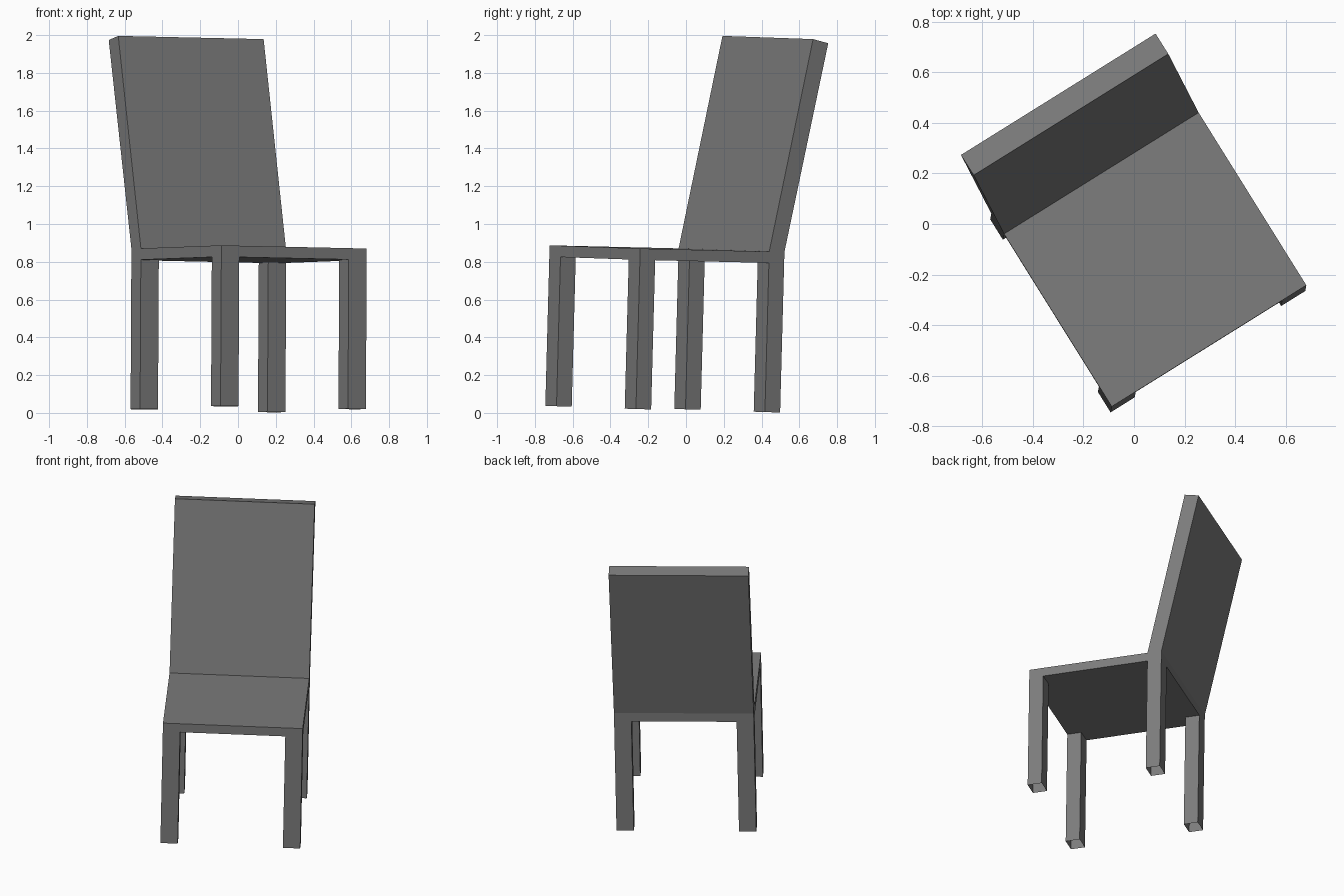
import bpy, bmesh
from mathutils import Vector, Matrix

if "Cube" in bpy.data.objects:
    bpy.data.objects.remove(bpy.data.objects["Cube"])

# One grey for the whole chair
grey = bpy.data.materials.new("grey")
grey.diffuse_color = (0.2, 0.2, 0.2, 1)
grey.use_nodes = True
grey.node_tree.nodes["Principled BSDF"].inputs["Base Color"].default_value = grey.diffuse_color

# Chair frame: turned about z and slightly tilted; origin at front-left seat top corner
w = Vector((0.77, 0.48, -0.017)).normalized()
d = Vector((-0.43, 0.68, -0.016))
d = (d - w * d.dot(w)).normalized()
u = w.cross(d)
frame = Matrix((w, d, u)).transposed().to_4x4()
frame.translation = (-0.088, -0.722, 0.887)

W, D = 0.907, 0.90          # seat width and depth
LW, LD = 0.112, 0.095       # leg section (backrest is as thick as a leg)
SEAT, LEG = 0.06, 0.85      # seat thickness, height of seat top


def box(name, lo, hi, edit=None):
    """Box between two local corners; edit can change its bmesh."""
    bm = bmesh.new()
    bmesh.ops.create_cube(bm, size=1)
    for v in bm.verts:
        v.co = Vector([hi[i] if v.co[i] > 0 else lo[i] for i in range(3)])
    if edit:
        edit(bm)
    bm.transform(frame)
    me = bpy.data.meshes.new(name)
    bm.to_mesh(me)
    bm.free()
    me.materials.append(grey)
    ob = bpy.data.objects.new(name, me)
    bpy.context.collection.objects.link(ob)


def open_ends(bm):
    # legs are open tubes
    bm.normal_update()
    ends = [f for f in bm.faces if abs(f.normal.z) > 0.9]
    bmesh.ops.delete(bm, geom=ends, context='FACES_ONLY')


def lean(bm):
    # backrest leans backwards, with its top cut square to the slope
    for v in bm.verts:
        if v.co.z > 0.5:
            if v.co.y > D - 0.01:
                v.co.z -= 0.02
            v.co.y += 0.238
    bm.normal_update()
    under = [f for f in bm.faces if f.normal.z < -0.9]
    bmesh.ops.delete(bm, geom=under, context='FACES_ONLY')


# Seat and backrest
box("seat", (0, 0, -SEAT), (W, D, 0))
box("backrest", (0, D - LD, 0), (W, D, 1.13), lean)

# Four legs flush with the seat corners
for row, y in (("front", 0), ("rear", D - LD)):
    for side, x in (("left", 0), ("right", W - LW)):
        box(f"{row}_{side}_leg", (x, y, -LEG), (x + LW, y + LD, -SEAT), open_ends)
